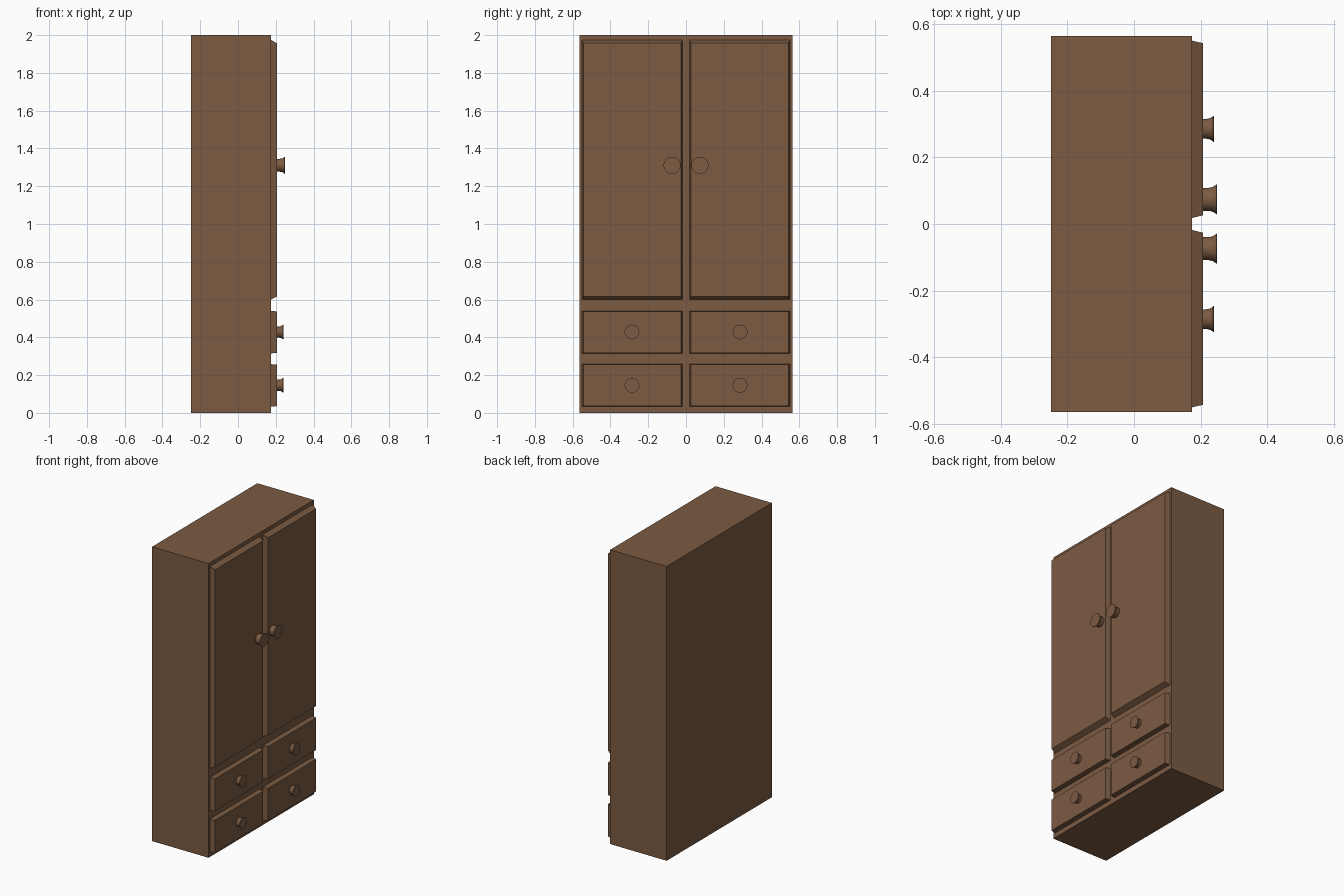
import bpy, bmesh, math
from mathutils import Matrix

if "Cube" in bpy.data.objects:
    bpy.data.objects.remove(bpy.data.objects["Cube"])

wood = bpy.data.materials.new("brown_wood")
wood.diffuse_color = (0.20, 0.105, 0.055, 1)
wood.use_nodes = True
wood.node_tree.nodes["Principled BSDF"].inputs["Base Color"].default_value = wood.diffuse_color

FACE, FRONT = 0.174, 0.207   # carcass face and panel face along x


def finish(name, bm):
    bmesh.ops.recalc_face_normals(bm, faces=bm.faces)
    mesh = bpy.data.meshes.new(name)
    bm.to_mesh(mesh)
    bm.free()
    mesh.materials.append(wood)
    ob = bpy.data.objects.new(name, mesh)
    bpy.context.collection.objects.link(ob)
    return ob


def block(name, x0, x1, y0, y1, z0, z1, dy=0, dz=0):
    """Box whose +x face is inset by dy, dz to give sloping edges."""
    bm = bmesh.new()
    bmesh.ops.create_cube(bm, size=1)
    for v in bm.verts:
        front = v.co.x > 0
        iy, iz = (dy, dz) if front else (0, 0)
        v.co = (x1 if front else x0,
                y1 - iy if v.co.y > 0 else y0 + iy,
                z1 - iz if v.co.z > 0 else z0 + iz)
    return finish(name, bm)


def knob(name, y, z, radius, length):
    """Flared round knob, turned around the x axis."""
    profile = [(0, -0.005 / length), (0.76, -0.005 / length), (0.76, 0.3), (0.79, 0.55),
               (0.86, 0.75), (0.96, 0.9), (1, 0.94), (1, 1), (0, 1)]
    bm = bmesh.new()
    vs = [bm.verts.new((FRONT + t * length, r * radius, 0)) for r, t in profile]
    es = [bm.edges.new(p) for p in zip(vs, vs[1:])]
    bmesh.ops.spin(bm, geom=vs + es, cent=(0, 0, 0), axis=(1, 0, 0),
                   angle=2 * math.pi, steps=32, use_duplicate=False)
    bmesh.ops.remove_doubles(bm, verts=bm.verts, dist=1e-5)
    bmesh.ops.transform(bm, matrix=Matrix.Translation((0, y, z)), verts=bm.verts)
    ob = finish(name, bm)
    bpy.ops.object.select_all(action='DESELECT')
    ob.select_set(True)
    bpy.context.view_layer.objects.active = ob
    bpy.ops.object.shade_smooth_by_angle(angle=math.radians(40))


# Carcass
block("cabinet_body", -0.25, FACE, -0.565, 0.565, 0, 2)

for side, s in (("left", -1), ("right", 1)):
    y0, y1 = sorted((s * 0.018, s * 0.551))
    # Door with its knob near the middle
    block(f"{side}_door", FACE, FRONT, y0, y1, 0.6, 1.974, 0.008, 0.017)
    knob(f"{side}_door_knob", s * 0.074, 1.311, 0.045, 0.043)
    # Two drawers with centred knobs
    for row, z0 in (("lower", 0.033), ("upper", 0.315)):
        block(f"{side}_{row}_drawer", FACE, FRONT, y0, y1, z0, z0 + 0.225, 0.008, 0.003)
        knob(f"{side}_{row}_drawer_knob", s * 0.286, z0 + 0.113, 0.039, 0.033)
